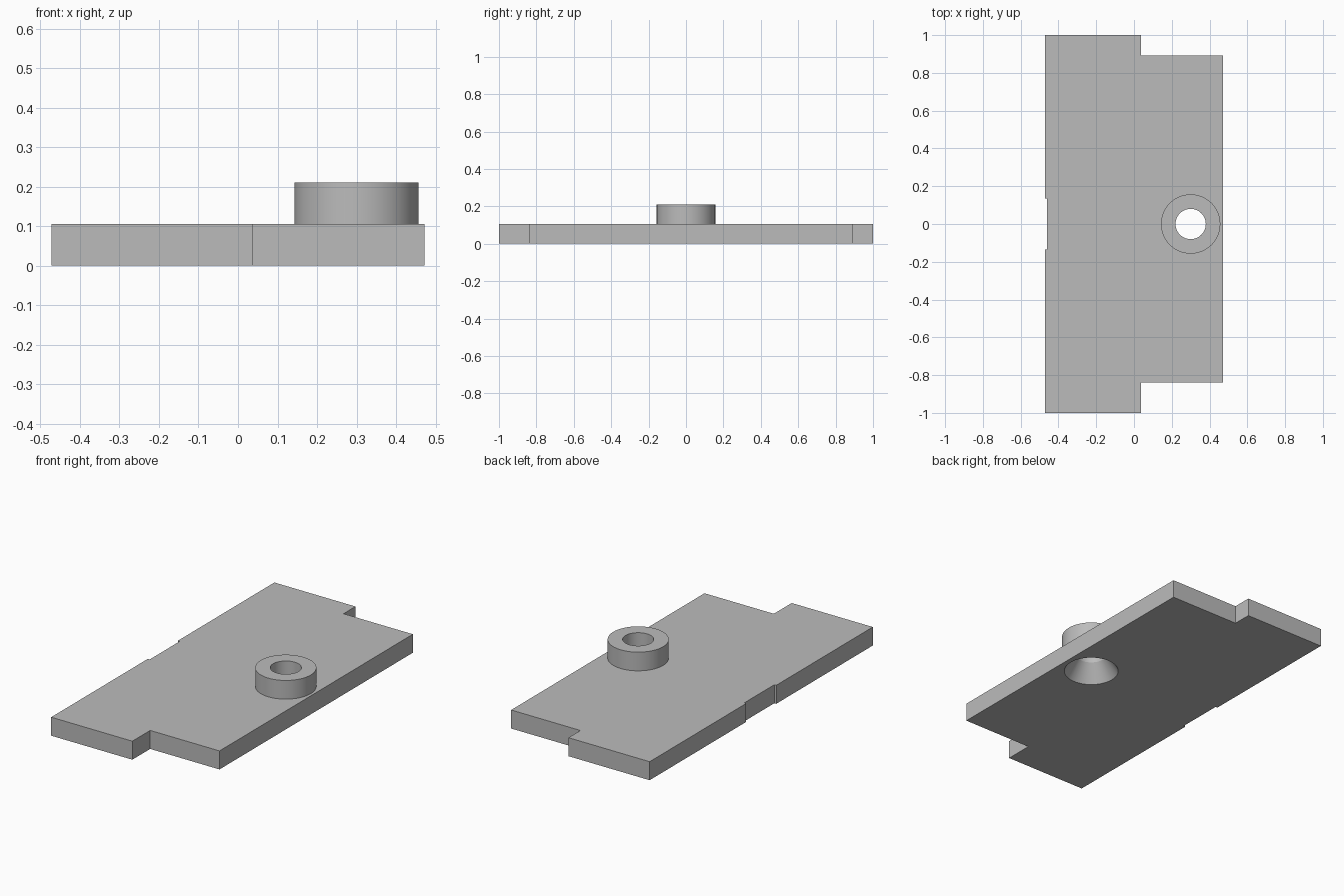
import bpy, bmesh, math

if "Cube" in bpy.data.objects:
    bpy.data.objects.remove(bpy.data.objects["Cube"])

PLATE_H, TOTAL_H = 0.105, 0.211
BOSS_X, BOSS_R, BORE_R, SINK_R = 0.30, 0.157, 0.08, 0.145

grey = bpy.data.materials.new("light grey")
grey.use_nodes = True
grey.diffuse_color = (0.5, 0.5, 0.5, 1)
grey.node_tree.nodes["Principled BSDF"].inputs["Base Color"].default_value = (0.5, 0.5, 0.5, 1)


def finish(name, bm):
    bmesh.ops.recalc_face_normals(bm, faces=bm.faces)
    mesh = bpy.data.meshes.new(name)
    bm.to_mesh(mesh)
    bm.free()
    mesh.materials.append(grey)
    obj = bpy.data.objects.new(name, mesh)
    bpy.context.collection.objects.link(obj)
    return obj


def prism(name, outline, height):
    bm = bmesh.new()
    face = bm.faces.new([bm.verts.new((x, y, 0)) for x, y in outline])
    top = bmesh.ops.extrude_face_region(bm, geom=[face])["geom"]
    verts = [v for v in top if isinstance(v, bmesh.types.BMVert)]
    bmesh.ops.translate(bm, vec=(0, 0, height), verts=verts)
    return finish(name, bm)


def turned(name, profile, steps=64):
    """Solid of revolution from (radius, z) points, capped at both ends."""
    bm = bmesh.new()
    rings = []
    for r, z in profile:
        angles = [math.tau * i / steps for i in range(steps)]
        rings.append([bm.verts.new((BOSS_X + r * math.cos(a), r * math.sin(a), z)) for a in angles])
    for low, high in zip(rings, rings[1:]):
        for i in range(steps):
            j = (i + 1) % steps
            bm.faces.new((low[i], low[j], high[j], high[i]))
    bm.faces.new(rings[0])
    bm.faces.new(rings[-1])
    return finish(name, bm)


def combine(target, other, operation):
    mod = target.modifiers.new(operation.lower(), "BOOLEAN")
    mod.operation, mod.object, mod.solver = operation, other, "EXACT"
    bpy.context.view_layer.objects.active = target
    bpy.ops.object.modifier_apply(modifier=mod.name)
    bpy.data.objects.remove(other)


# Stepped base plate with a shallow notch in its right edge
plate = prism("mounting_plate", [
    (-0.472, -1), (0.037, -1), (0.037, -0.84), (0.472, -0.84),
    (0.472, 0.893), (0.037, 0.893), (0.037, 1), (-0.472, 1),
    (-0.472, 0.135), (-0.46, 0.135), (-0.46, -0.135), (-0.472, -0.135)], PLATE_H)

# Round boss on the top
boss = turned("boss", [(BOSS_R, PLATE_H / 2), (BOSS_R, TOTAL_H)])
combine(plate, boss, "UNION")

# Through bore, countersunk from below
slope = (SINK_R - BORE_R) / 0.1
bore = turned("bore_cutter", [(SINK_R + slope * 0.02, -0.02), (BORE_R, 0.1), (BORE_R, TOTAL_H + 0.05)])
combine(plate, bore, "DIFFERENCE")

bpy.ops.object.select_all(action="DESELECT")
plate.select_set(True)
bpy.context.view_layer.objects.active = plate
bpy.ops.object.shade_smooth_by_angle(angle=math.radians(30))
